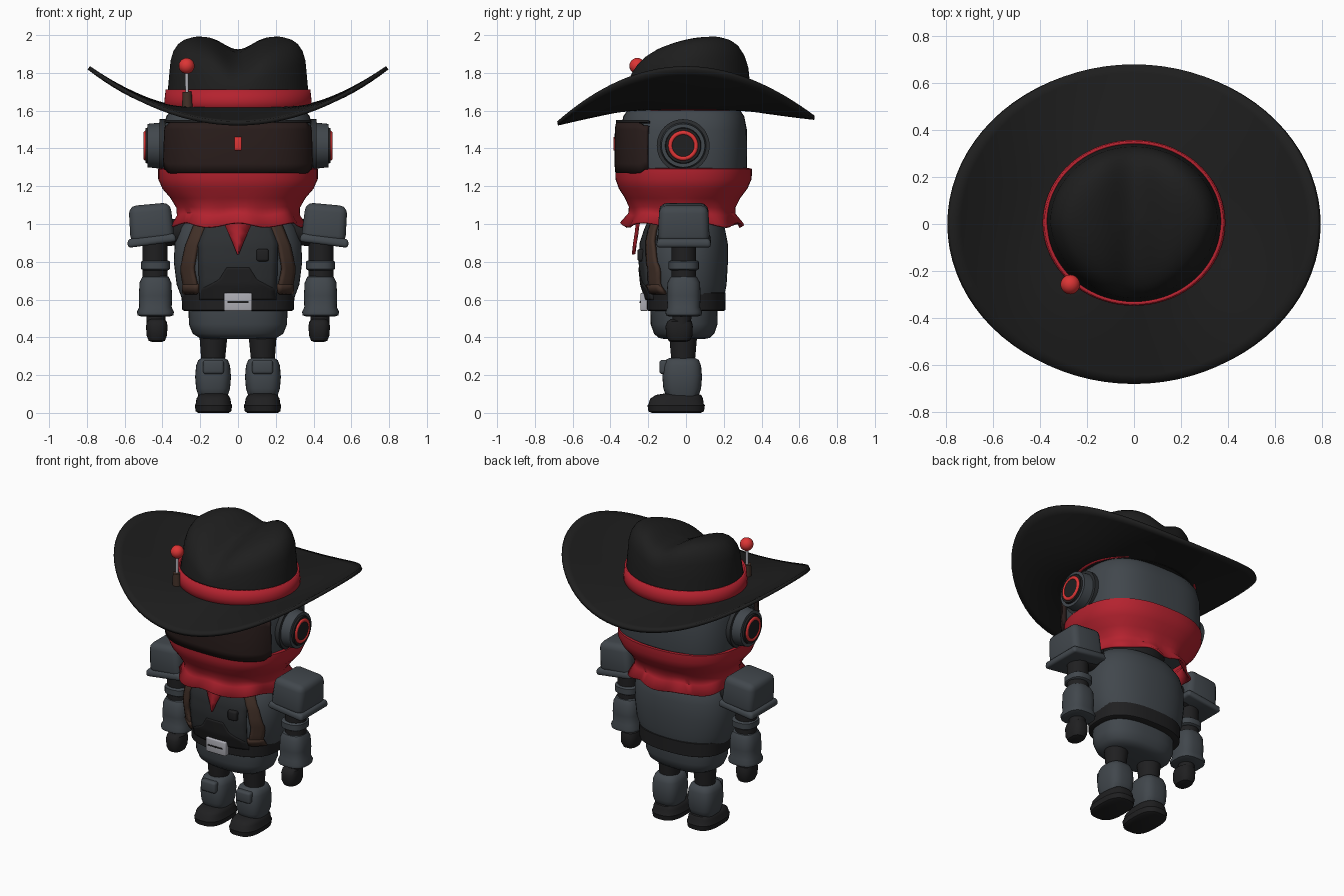
import bpy, bmesh, math
from mathutils import Vector, Matrix

if "Cube" in bpy.data.objects:
    bpy.data.objects.remove(bpy.data.objects["Cube"])

COLORS = {
    "felt_black": (0.013, 0.013, 0.013), "gunmetal": (0.053, 0.063, 0.073),
    "dark_panel": (0.026, 0.029, 0.032), "joint_black": (0.014, 0.014, 0.015),
    "cloth_red": (0.46, 0.016, 0.028), "signal_red": (0.72, 0.035, 0.035),
    "visor_brown": (0.022, 0.012, 0.011), "leather_brown": (0.055, 0.03, 0.021),
    "silver": (0.42, 0.42, 0.46),
}
MATS = {}
for key, c in COLORS.items():
    MATS[key] = bpy.data.materials.new(key)
    MATS[key].diffuse_color = (*c, 1)


def finish(name, bm, mat, angle=40, thick=0):
    bmesh.ops.recalc_face_normals(bm, faces=bm.faces)
    me = bpy.data.meshes.new(name)
    bm.to_mesh(me)
    bm.free()
    ob = bpy.data.objects.new(name, me)
    bpy.context.collection.objects.link(ob)
    me.materials.append(MATS[mat])
    bpy.ops.object.select_all(action='DESELECT')
    ob.select_set(True)
    bpy.context.view_layer.objects.active = ob
    bpy.ops.object.shade_smooth_by_angle(angle=math.radians(angle))
    if thick:
        m = ob.modifiers.new("thickness", 'SOLIDIFY')
        m.thickness, m.offset = thick, 0
    return ob


def sgnpow(v, e):
    return math.copysign(abs(v) ** e, v)


def loft(name, mat, rings, p=2, cx=0, n=48, caps=True, fn=None, thick=0, arc=None, angle=40):
    """Skin stacked superellipse rings (z, rx, ry, cy); arc limits the sweep."""
    bm = bmesh.new()
    a0, a1 = arc or (0, 2 * math.pi)
    count = n + 1 if arc else n
    rows = []
    for z, rx, ry, cy in rings:
        row = []
        for i in range(count):
            a = a0 + (a1 - a0) * i / n
            co = (cx + rx * sgnpow(math.cos(a), 2 / p), cy + ry * sgnpow(math.sin(a), 2 / p), z)
            row.append(bm.verts.new(fn(*co) if fn else co))
        rows.append(row)
    for r, s in zip(rows, rows[1:]):
        for i in range(n):
            j = (i + 1) % count
            bm.faces.new((r[i], r[j], s[j], s[i]))
    if caps and not arc:
        bm.faces.new(rows[0])
        bm.faces.new(rows[-1])
    return finish(name, bm, mat, angle, thick)


def rbox(name, mat, center, size, bevel=0.02, taper=1.0, tilt=0.0):
    """Bevelled box; taper scales the top, tilt turns it about y."""
    bm = bmesh.new()
    bmesh.ops.create_cube(bm, size=1)
    for v in bm.verts:
        k = taper if v.co.z > 0 else 1
        v.co = Vector((v.co.x * size[0] * k, v.co.y * size[1] * k, v.co.z * size[2]))
    bmesh.ops.bevel(bm, geom=bm.edges[:], offset=bevel, segments=3, profile=0.5, affect='EDGES')
    bm.transform(Matrix.Translation(center) @ Matrix.Rotation(tilt, 4, 'Y'))
    return finish(name, bm, mat)


def cyl(name, mat, p0, p1, r0, r1=None, n=32):
    p0, p1 = Vector(p0), Vector(p1)
    d = p1 - p0
    bm = bmesh.new()
    bmesh.ops.create_cone(bm, cap_ends=True, segments=n, radius1=r0, radius2=r0 if r1 is None else r1,
                          depth=d.length)
    bm.transform(Matrix.Translation((p0 + p1) / 2) @ d.to_track_quat('Z', 'Y').to_matrix().to_4x4())
    return finish(name, bm, mat)


# Torso and front patches that follow its surface
TORSO = [(.55, .27, .185, 0), (.6, .295, .2, 0), (.68, .325, .22, -.005), (.8, .34, .23, -.008),
         (.9, .335, .226, -.005), (.98, .31, .205, 0), (1.04, .26, .17, 0), (1.08, .17, .11, 0)]


def interp(table, z):
    for a, b in zip(table, table[1:]):
        if z <= b[0]:
            break
    t = max(0, min(1, (z - a[0]) / (b[0] - a[0])))
    return [u + (w - u) * t for u, w in zip(a, b)]


def torso_y(x, z):
    _, rx, ry, cy = interp(TORSO, z)
    return cy - ry * max(0, 1 - min(1, abs(x) / rx) ** 2.3) ** (1 / 2.3)


def patch(name, mat, spans, off, side=1, nu=12, nv=14):
    """Panel on the torso front; spans are (z, left x, right x)."""
    bm = bmesh.new()
    rows = []
    for j in range(nv + 1):
        z = spans[0][0] + (spans[-1][0] - spans[0][0]) * j / nv
        _, l, r = interp(spans, z)
        xs = [side * (l + (r - l) * i / nu) for i in range(nu + 1)]
        rows.append([bm.verts.new((x, torso_y(x, z) - off, z)) for x in xs])
    for r, s in zip(rows, rows[1:]):
        for i in range(nu):
            bm.faces.new((r[i], r[i + 1], s[i + 1], s[i]))
    return finish(name, bm, mat, 40, 0.02)


loft("torso", "gunmetal", TORSO, p=2.3)
patch("chest_panel", "dark_panel", [(.6, -.2, .2), (.9, -.21, .21), (1.02, -.17, .17)], 0.004)
patch("abdomen_panel", "joint_black",
      [(.6, -.2, .2), (.66, -.19, .19), (.705, -.1, .1), (.73, -.085, .085), (.77, -.06, .06)], 0.008)
for s in (-1, 1):
    patch("strap", "leather_brown", [(.63, .215, .285), (.67, .215, .285), (.76, .235, .3), (.88, .215, .275),
                                     (1.02, .16, .22)], 0.012, s, 4)
    patch("strap_clasp", "leather_brown", [(.635, .21, .29), (.68, .21, .29)], 0.02, s, 4, 2)
rbox("chest_pocket", "joint_black", (.13, -.232, .835), (.065, .05, .065), .012)
loft("neck", "joint_black", [(1.0, .2, .15, 0), (1.25, .2, .18, 0)])
loft("belt", "joint_black", [(.54, .285, .2, 0), (.545, .295, .208, 0), (.635, .3, .21, 0), (.64, .285, .2, 0)], p=2.5)
rbox("buckle", "silver", (0, -.222, .587), (.15, .04, .095), .008)
rbox("buckle_slot", "joint_black", (0, -.2425, .587), (.11, .005, .009), .001)
loft("pelvis", "gunmetal", [(.39, .16, .10, -.01), (.397, .205, .135, -.01), (.42, .24, .16, -.01),
                            (.47, .26, .177, -.01), (.56, .262, .178, -.01)], p=2.6)

# Head, visor and ear pods
loft("head", "gunmetal", [(1.15, .33, .27, -.012), (1.22, .385, .325, -.012), (1.3, .4, .336, -.012),
                          (1.5, .395, .334, -.012), (1.57, .38, .32, -.012), (1.615, .345, .29, -.012),
                          (1.635, .27, .22, -.012)], p=2.9, n=64)


def visor_shape(x, y, z):
    k = max(0, min(1, (y + .25) / .03))      # round the rear corners
    return x, y, 1.415 + (z - 1.415) * (1 - .13 * k * k)


VIS = (math.radians(204), math.radians(336))
loft("visor", "visor_brown", [(1.27, .405, .35, -.012), (1.32, .41, .355, -.012), (1.5, .405, .353, -.012),
                              (1.535, .4, .347, -.012)], p=2.9, arc=VIS, n=56, fn=visor_shape, thick=.024)
loft("visor_rim", "joint_black", [(1.535, .4, .345, -.012), (1.547, .398, .343, -.012)], p=2.9, arc=VIS, n=56,
     thick=.03)
rbox("visor_light", "signal_red", (0, -.38, 1.425), (.036, .008, .07), .002)
for s in (-1, 1):
    ear = lambda nm, m, a, b, r, r2=None: cyl(nm, m, (s * a, -.015, 1.415), (s * b, -.015, 1.415), r, r2, 40)
    ear("ear_base", "dark_panel", .35, .415, .14)
    ear("ear_pod", "gunmetal", .41, .478, .122, .115)
    ear("ear_cap", "joint_black", .47, .49, .098, .092)
    ear("ear_center", "joint_black", .48, .495, .06)
    bpy.ops.mesh.primitive_torus_add(location=(s * .488, -.015, 1.415), rotation=(0, math.pi / 2, 0),
                                     major_radius=.068, minor_radius=.012, major_segments=40, minor_segments=10)
    ring = bpy.context.object
    ring.name = "ear_ring"
    ring.data.materials.append(MATS["signal_red"])
    bpy.ops.object.shade_smooth_by_angle(angle=math.radians(40))


# Neckerchief with a wavy hem and a front tip
def hem(x, y, z):
    k = max(0, min(1, (1.12 - z) / .12))
    a = math.atan2(y, x)
    f = 1 + .035 * k * math.cos(9 * a + .6)
    return x * f, y * f, z + .012 * k * math.sin(7 * a)


loft("kerchief", "cloth_red", [(1.29, .405, .345, -.012), (1.288, .418, .356, -.012), (1.24, .417, .355, -.013),
                               (1.19, .395, .335, -.015), (1.14, .352, .3, -.018), (1.09, .32, .275, -.02),
                               (1.05, .315, .275, -.02), (.995, .345, .315, -.02)],
     p=2.4, n=72, caps=False, fn=hem, thick=.012)
bm = bmesh.new()
rows = []
for z, y, w in ((1.06, -.265, .1), (1.0, -.262, .072), (.95, -.268, .05), (.9, -.276, .027), (.84, -.283, .002)):
    rows.append([bm.verts.new((w * u, y + .012 * abs(u), z)) for u in (-1, 0, 1)])
for r, t in zip(rows, rows[1:]):
    for i in (0, 1):
        bm.faces.new((r[i], r[i + 1], t[i + 1], t[i]))
finish("kerchief_tip", bm, "cloth_red", 40, .008)

# Arms and legs
for s in (-1, 1):
    rbox("shoulder_pad", "gunmetal", (s * .46, -.012, 1.005), (.235, .275, .2), .04, .94, s * .09)
    rbox("shoulder_rim", "gunmetal", (s * .457, -.012, .913), (.262, .292, .046), .018, .96, s * .13)
    cyl("shoulder_joint", "joint_black", (s * .28, 0, .96), (s * .42, 0, .95), .07)
    cyl("upper_arm", "joint_black", (s * .44, -.012, .68), (s * .44, -.012, .93), .066)
    loft("elbow_band", "gunmetal", [(.755, .066, .07, -.012), (.762, .077, .08, -.012), (.8, .077, .08, -.012),
                                    (.807, .066, .07, -.012)], p=2.6, cx=s * .436, n=32)
    loft("forearm", "gunmetal", [(.51, .075, .075, -.012), (.517, .095, .094, -.012), (.535, .098, .097, -.012),
                                 (.56, .086, .086, -.012), (.62, .088, .09, -.012), (.69, .084, .086, -.012),
                                 (.72, .07, .07, -.012), (.728, .05, .05, -.012)], p=2.8, cx=s * .437, n=32)
    cyl("wrist", "joint_black", (s * .435, -.025, .46), (s * .435, -.02, .53), .05)
    loft("hand", "joint_black", [(.375, .025, .035, -.036), (.382, .043, .056, -.036), (.41, .054, .07, -.036),
                                 (.46, .057, .072, -.036), (.485, .052, .064, -.034), (.497, .035, .045, -.034)],
         p=2.6, cx=s * .43, n=32)
    cyl("thigh", "joint_black", (s * .132, -.015, .27), (s * .13, -.015, .42), .062, .075)
    loft("shin", "gunmetal", [(.075, .06, .07, -.02), (.085, .076, .085, -.02), (.13, .09, .1, -.02),
                              (.19, .095, .105, -.02), (.25, .09, .1, -.02), (.28, .078, .088, -.02),
                              (.29, .06, .07, -.02)], p=3, cx=s * .132, n=32)
    rbox("knee_pad", "gunmetal", (s * .13, -.118, .243), (.11, .045, .075), .015)
    loft("boot", "joint_black", [(0, .08, .13, -.052), (.008, .094, .147, -.052), (.04, .099, .152, -.052),
                                 (.048, .094, .146, -.052), (.075, .09, .14, -.05), (.095, .078, .12, -.04),
                                 (.104, .06, .08, -.025)], p=2.8, cx=s * .13, n=40)


# Wide hat
def brim_shape(x, y, t):
    c2 = x * x / (x * x + (y * .79 / .68) ** 2)
    drop = (.065 - .015 * y / .68) * (1 - c2)
    return x, y, 1.612 + .215 * c2 * t ** 1.6 - drop * t


loft("hat_brim", "felt_black", [(i / 10, .34 + .45 * i / 10, .31 + .37 * i / 10, 0) for i in range(11)],
     n=80, caps=False, fn=brim_shape, thick=.022)


def crown_shape(x, y, h):
    top = 2.0 - .075 * math.exp(-(x / .11) ** 2) - .55 * max(0, .2 - y) ** 2
    pinch = 1 - .12 * h * max(0, min(1, -y / .3))
    return x * pinch, y, 1.6 + h * (top - 1.6)


CROWN = ((0, .378), (.2, .374), (.45, .366), (.7, .357), (.82, .343), (.91, .32), (.96, .293), (.99, .255),
         (1, .21), (1, .16), (1, .11), (1, .06), (1, .01))
loft("hat_crown", "felt_black", [(h, r, r * .905, .007) for h, r in CROWN], n=72, fn=crown_shape, angle=60)
loft("hat_band", "cloth_red", [(1.6, .383, .347, .005), (1.65, .383, .347, .005), (1.712, .376, .343, .005)],
     n=72, caps=False, thick=.014)

# Hat pin
cyl("pin_base", "leather_brown", (-.268, -.268, 1.62), (-.27, -.268, 1.7), .028, .024, 16)
cyl("pin_stem", "silver", (-.27, -.266, 1.69), (-.272, -.26, 1.81), .009, None, 12)
bm = bmesh.new()
bmesh.ops.create_uvsphere(bm, u_segments=20, v_segments=12, radius=.042)
bm.transform(Matrix.Translation((-.272, -.258, 1.837)))
finish("pin_ball", bm, "signal_red")

for m in bpy.data.materials:
    if m.users and not m.is_grease_pencil:
        m.use_nodes = True
        m.node_tree.nodes["Principled BSDF"].inputs["Base Color"].default_value = m.diffuse_color
